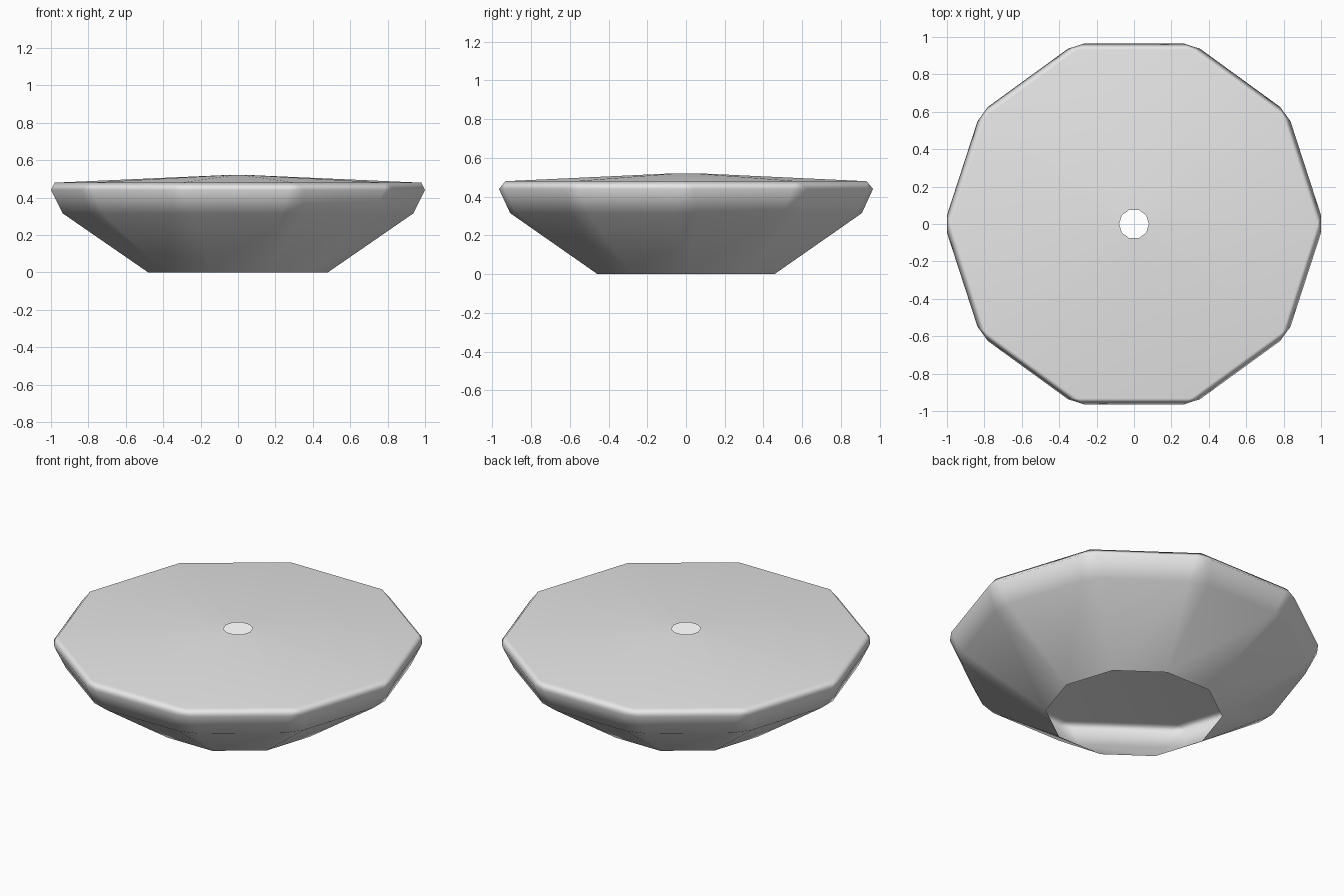
import bpy, bmesh
from math import cos, sin, radians

cube = bpy.data.objects.get("Cube")
if cube:
    bpy.data.objects.remove(cube, do_unlink=True)

SIDES = 10
STEP = 360 / SIDES

# Pale grey finish
grey = bpy.data.materials.new("pale grey")
grey.use_nodes = True
colour = (0.8, 0.8, 0.8, 1)
grey.diffuse_color = colour
grey.node_tree.nodes["Principled BSDF"].inputs["Base Color"].default_value = colour

bm = bmesh.new()


def ring(radius, z, cut=0):
    """Ten corners, each a pair of points; a pair with no cut is one point."""
    pairs = []
    for i in range(SIDES):
        offsets = (-cut, cut) if cut else (0,)
        pts = [bm.verts.new((radius * cos(radians(i * STEP + o)),
                             radius * sin(radians(i * STEP + o)), z)) for o in offsets]
        pairs.append((pts[0], pts[-1]))
    return pairs


def bridge(low, high):
    """Side panels plus the narrow corner facets between two rings."""
    for i in range(SIDES):
        j = (i + 1) % SIDES
        bm.faces.new((low[i][1], low[j][0], high[j][0], high[i][1]))
        corner = list(dict.fromkeys((low[i][0], low[i][1], high[i][1], high[i][0])))
        if len(corner) > 2:
            bm.faces.new(corner)


# Open foot, flared wall, bevelled rim and shallow lid with a centre hole
rings = [ring(0.48, 0), ring(0.938, 0.315, 3.4), ring(1.001, 0.44, 2.7),
         ring(0.98, 0.48), ring(0.08, 0.52)]
for low, high in zip(rings, rings[1:]):
    bridge(low, high)

mesh = bpy.data.meshes.new("faceted_bowl")
bm.to_mesh(mesh)
bm.free()
mesh.materials.append(grey)
mesh.shade_smooth()
bowl = bpy.data.objects.new("faceted_bowl", mesh)
bpy.context.collection.objects.link(bowl)

# Large panels stay flat while the rim and corners shade softly
soft = bowl.modifiers.new("soft rim", "WEIGHTED_NORMAL")
soft.mode = "FACE_AREA"
soft.weight = 50
